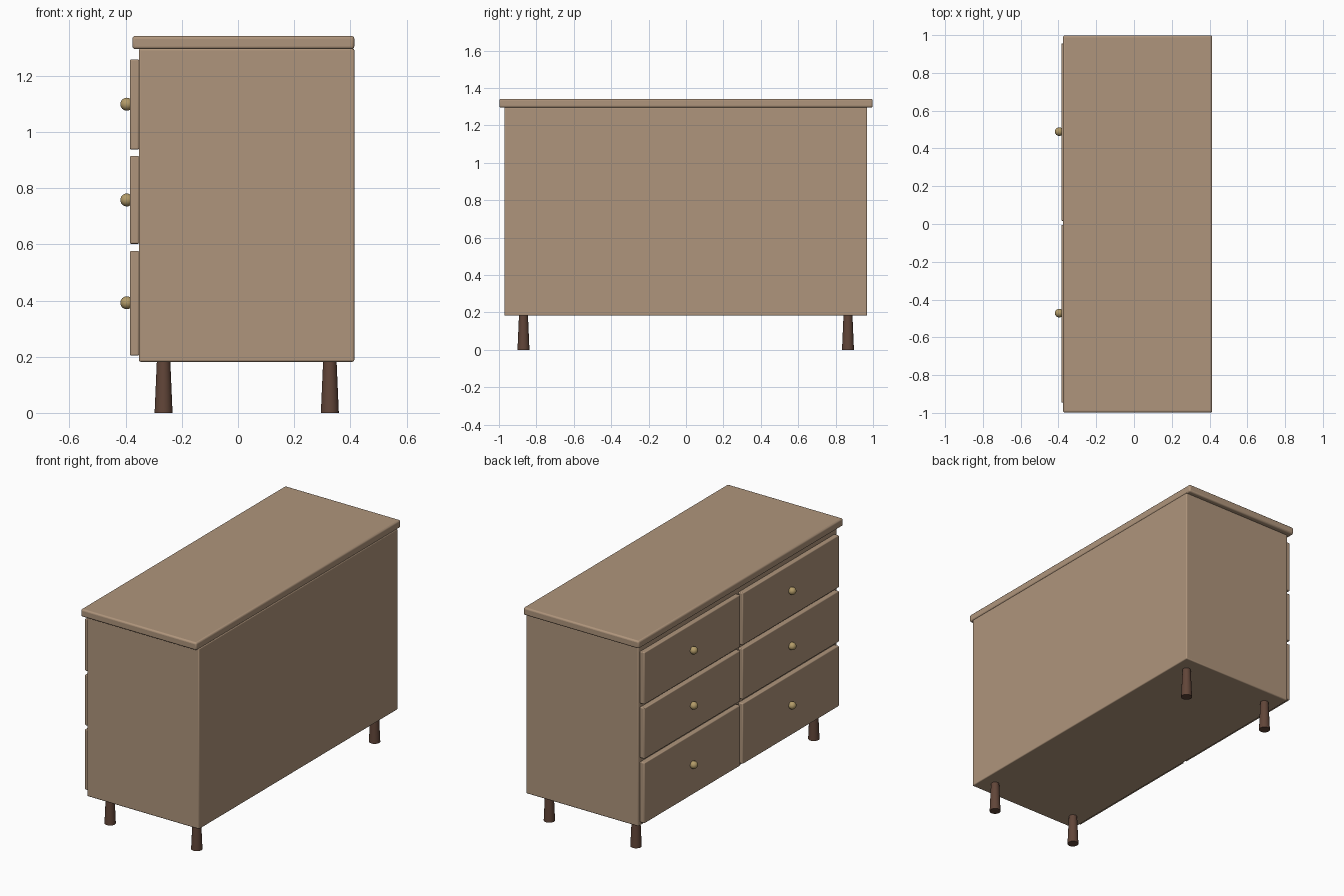
import bpy
import math

if "Cube" in bpy.data.objects:
    bpy.data.objects.remove(bpy.data.objects["Cube"])


def material(name, rgb):
    m = bpy.data.materials.new(name)
    m.diffuse_color = (*rgb, 1)
    m.use_nodes = True
    m.node_tree.nodes["Principled BSDF"].inputs["Base Color"].default_value = m.diffuse_color
    return m


WOOD = material("tan_wood", (0.43, 0.30, 0.20))
DARK = material("dark_wood", (0.12, 0.06, 0.04))
BRASS = material("brass", (0.45, 0.33, 0.14))


def finish(ob, name, mat):
    ob.name = name
    ob.data.materials.append(mat)
    bpy.ops.object.shade_smooth_by_angle(angle=math.radians(35))


def box(name, x, y, z, bevel, segments=3):
    """Rounded box from (min, max) ranges."""
    bpy.ops.mesh.primitive_cube_add(size=1, location=[sum(r) / 2 for r in (x, y, z)])
    ob = bpy.context.object
    ob.scale = [r[1] - r[0] for r in (x, y, z)]
    bpy.ops.object.transform_apply(location=False, rotation=False, scale=True)
    mod = ob.modifiers.new("soft_edges", "BEVEL")
    mod.width = bevel
    mod.segments = segments
    finish(ob, name, WOOD)


# Carcass and overhanging top (flush at the back)
box("cabinet_body", (-0.353, 0.414), (-0.971, 0.969), (0.182, 1.297), 0.006)
box("top_board", (-0.376, 0.414), (-0.998, 0.998), (1.295, 1.342), 0.010)

# Two columns of three drawers, each with a round knob
columns = {"left": (0.017, 0.955), "right": (-0.945, -0.005)}
rows = {"lower": (0.204, 0.577, 0.392),
        "middle": (0.602, 0.915, 0.758),
        "upper": (0.938, 1.259, 1.099)}
for side, y in columns.items():
    for level, (z0, z1, knob_z) in rows.items():
        box(f"{level}_{side}_drawer", (-0.385, -0.352), y, (z0, z1), 0.005)
        bpy.ops.mesh.primitive_uv_sphere_add(
            segments=24, ring_count=12, radius=0.023,
            location=(-0.396, sum(y) / 2 + 0.003, knob_z))
        finish(bpy.context.object, f"{level}_{side}_knob", BRASS)

# Tapered legs, wider at the floor
for depth, x in (("drawer_side", -0.265), ("back", 0.327)):
    for side, y in (("right", -0.869), ("left", 0.866)):
        bpy.ops.mesh.primitive_cone_add(
            vertices=24, radius1=0.032, radius2=0.024, depth=0.184,
            location=(x, y, 0.092))
        finish(bpy.context.object, f"{depth}_{side}_leg", DARK)
